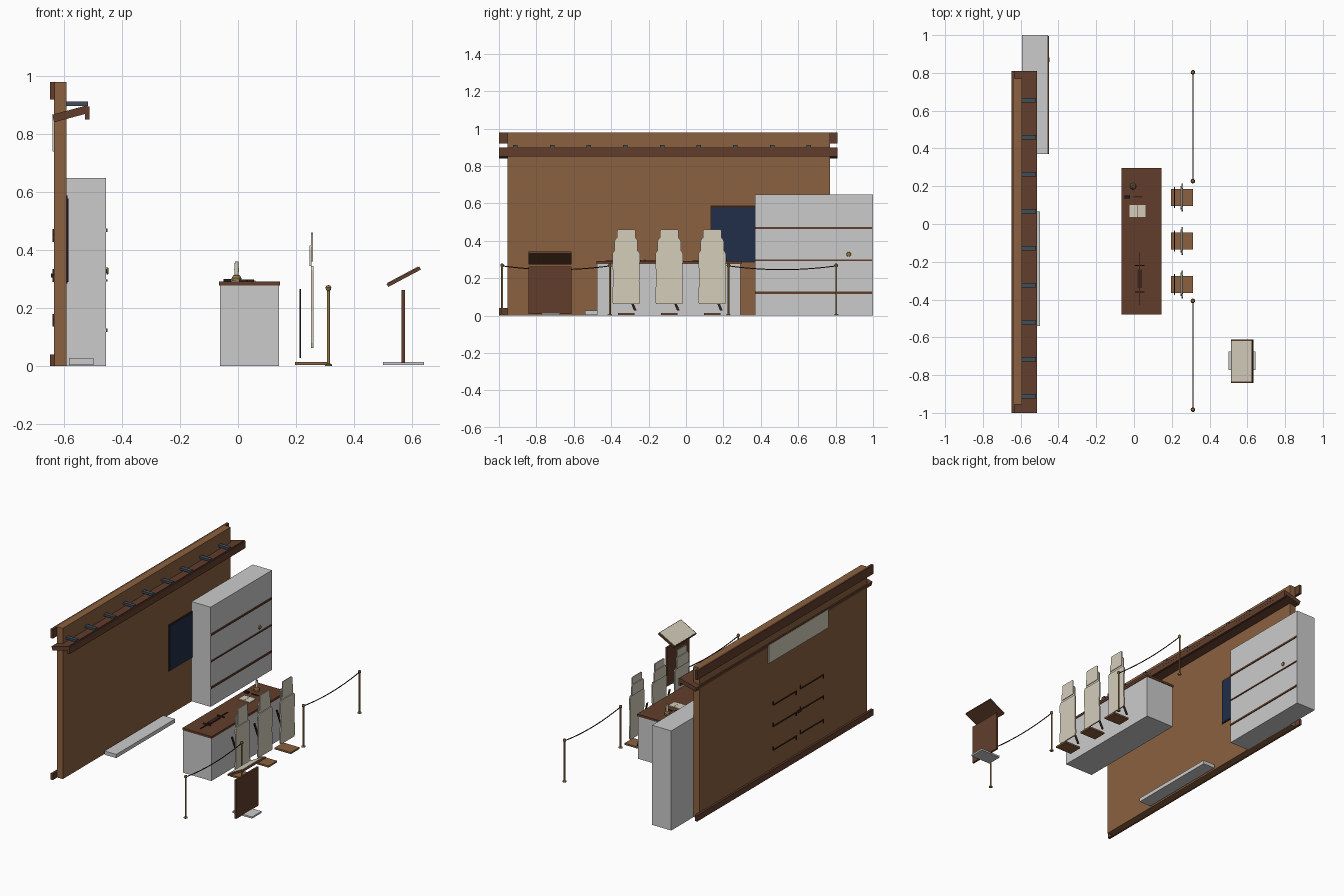
import bpy, bmesh, math
from mathutils import Vector

if "Cube" in bpy.data.objects:
    bpy.data.objects.remove(bpy.data.objects["Cube"])


def mat(name, rgb):
    m = bpy.data.materials.new(name)
    m.diffuse_color = (*rgb, 1)
    m.use_nodes = True
    m.node_tree.nodes["Principled BSDF"].inputs["Base Color"].default_value = m.diffuse_color
    return m


WOOD = mat("light_wood", (0.26, 0.12, 0.05))
DARK = mat("dark_wood", (0.12, 0.048, 0.025))
DEEP = mat("deep_wood", (0.04, 0.017, 0.01))
CREAM = mat("cream", (0.66, 0.61, 0.50))
BRASS = mat("brass", (0.30, 0.19, 0.06))
NAVY = mat("navy", (0.015, 0.026, 0.065))
SLATE = mat("slate", (0.05, 0.075, 0.095))
BLACK = mat("black", (0.012, 0.012, 0.014))
MAROON = mat("maroon", (0.06, 0.012, 0.012))


def add(name, bm, m=None):
    me = bpy.data.meshes.new(name)
    bm.to_mesh(me)
    bm.free()
    if m:
        me.materials.append(m)
    o = bpy.data.objects.new(name, me)
    bpy.context.collection.objects.link(o)
    return o


def box(name, x, y, z, m=None, rot=(0, 0, 0)):
    """Box from (min, max) ranges, rotated about its centre."""
    bm = bmesh.new()
    bmesh.ops.create_cube(bm, size=1)
    bmesh.ops.scale(bm, verts=bm.verts, vec=[r[1] - r[0] for r in (x, y, z)])
    o = add(name, bm, m)
    o.location = [(r[0] + r[1]) / 2 for r in (x, y, z)]
    o.rotation_euler = rot
    return o


def lathe(name, profile, loc, m, n=16):
    """Revolve (radius, height) points about z."""
    bm = bmesh.new()
    vs = [bm.verts.new((r, 0, h)) for r, h in profile]
    es = [bm.edges.new(p) for p in zip(vs, vs[1:])]
    bmesh.ops.spin(bm, geom=vs + es, cent=(0, 0, 0), axis=(0, 0, 1),
                   angle=2 * math.pi, steps=n)
    bmesh.ops.remove_doubles(bm, verts=bm.verts, dist=1e-5)
    bmesh.ops.recalc_face_normals(bm, faces=bm.faces)
    o = add(name, bm, m)
    for p in o.data.polygons:
        p.use_smooth = True
    o.data.set_sharp_from_angle(angle=math.radians(35))
    o.location = loc
    return o


def extrude_yz(name, pts, x0, x1, m):
    """Flat board with a y-z outline."""
    bm = bmesh.new()
    f = bm.faces.new([bm.verts.new((x0, y, z)) for y, z in pts])
    g = bmesh.ops.extrude_face_region(bm, geom=[f])
    bmesh.ops.translate(bm, vec=(x1 - x0, 0, 0),
                        verts=[v for v in g["geom"] if isinstance(v, bmesh.types.BMVert)])
    bmesh.ops.recalc_face_normals(bm, faces=bm.faces)
    return add(name, bm, m)


# Back wall with rails behind it
box("back_wall", (-0.635, -0.592), (-0.955, 0.77), (0, 0.98), WOOD)
box("top_rail", (-0.648, -0.632), (-1, 0.81), (0.92, 0.98), DARK)
box("base_rail", (-0.648, -0.632), (-1, 0.81), (0, 0.04), DARK)

# Sloping canopy, lip and brackets
box("canopy", (-0.640, -0.514), (-1, 0.81), (0.857, 0.884), DARK, (0, -math.radians(15), 0))
box("canopy_lip", (-0.528, -0.513), (-1, 0.81), (0.85, 0.895), DARK)
for i in range(9):
    y = -0.912 + 0.196 * i
    box("canopy_bracket", (-0.592, -0.518), (y - 0.012, y + 0.012), (0.898, 0.912), SLATE)

# Back of the wall: sign board and bracketed bars
box("rear_board", (-0.641, -0.635), (-0.55, 0.065), (0.74, 0.86), CREAM)
for z in (0.45, 0.312, 0.158):
    for y in (-0.105, -0.385):
        box("rear_bar", (-0.640, -0.635), (y - 0.12, y + 0.12), (z - 0.003, z + 0.003), DEEP)
        for s in (-1, 1):
            e = y + s * 0.118
            box("rear_bar_hook", (-0.640, -0.635), (e - 0.003, e + 0.003),
                sorted((z, z + s * 0.022)), DEEP)
box("rear_latch", (-0.645, -0.635), (-0.265, -0.235), (0.305, 0.32), DEEP)

# Framed notice board and floor step
box("notice_frame", (-0.592, -0.588), (0.13, 0.55), (0.285, 0.588), DEEP)
box("notice_panel", (-0.59, -0.585), (0.136, 0.545), (0.29, 0.578), NAVY)
box("floor_step", (-0.583, -0.498), (-0.54, 0.065), (0.003, 0.027))

# Tall cabinet with shelf rails and knob
box("cabinet", (-0.594, -0.456), (0.37, 1.0), (0, 0.648))
for z, h in ((0.468, 0.006), (0.295, 0.004), (0.123, 0.006)):
    box("cabinet_rail", (-0.457, -0.451), (0.37, 0.995), (z - h, z + h), DARK)
k = lathe("cabinet_knob", [(0, 0), (0.006, 0), (0.006, 0.003), (0.013, 0.005), (0.011, 0.010), (0, 0.012)],
          (-0.458, 0.87, 0.328), BRASS)
k.rotation_euler = (0, math.pi / 2, 0)

# Service counter
box("counter_body", (-0.062, 0.141), (-0.475, 0.292), (0, 0.28))
box("counter_top", (-0.066, 0.145), (-0.478, 0.296), (0.277, 0.291), DARK)

# Counter items: lamp, papers, inkpot, pen, tool
lathe("lamp_base", [(0, 0), (0.016, 0), (0.017, 0.012), (0.011, 0.022), (0, 0.024)], (-0.005, 0.2, 0.291), BRASS)
lathe("lamp_glass", [(0, 0), (0.007, 0), (0.008, 0.02), (0.006, 0.046), (0, 0.046)], (-0.005, 0.2, 0.312), CREAM)
lathe("lamp_cap", [(0.006, 0), (0.006, 0.004), (0, 0.005)], (-0.005, 0.2, 0.356), BRASS)
for s in (-1, 1):
    box("open_ledger_page", (-0.025 + (s + 1) * 0.0215, 0.017 + (s + 1) * 0.0215),
        (0.036, 0.1), (0.291, 0.296), CREAM, (0, s * 0.05, 0))
box("ink_pot", (-0.05, -0.022), (0.134, 0.152), (0.291, 0.301), BLACK)
box("pen", (-0.002, 0.045), (0.141, 0.147), (0.291, 0.296), DEEP)
box("tool_shaft", (0.027, 0.032), (-0.43, -0.15), (0.291, 0.296), DEEP)
box("tool_body", (0.018, 0.042), (-0.34, -0.24), (0.291, 0.298), DEEP)
for y in (-0.36, -0.22):
    box("tool_crossbar", (0.004, 0.056), (y - 0.003, y + 0.003), (0.291, 0.299), DEEP)

# Three standing figure boards
BODY = [(0.07, 0.062), (0.075, 0.08), (0.07, 0.19), (0.074, 0.33), (0.066, 0.345)]
for c in (0.14, -0.09, -0.32):
    def board(name, half, x0, x1):
        pts = [(c + y, z) for y, z in half] + [(c - y, z) for y, z in reversed(half)]
        return extrude_yz(name, pts, x0, x1, CREAM)
    board("figure_body", BODY, 0.252, 0.260)
    board("figure_shoulders", [(0.062, 0.345), (0.062, 0.40), (0.054, 0.415)], 0.247, 0.254)
    board("figure_head", [(0.05, 0.36), (0.05, 0.455), (0.044, 0.46)], 0.252, 0.258)
    box("figure_foot", (0.197, 0.313), (c - 0.044, c + 0.044), (0.003, 0.014), WOOD)
    extrude_yz("figure_strut", [(c + 0.042, 0.027), (c + 0.056, 0.027), (c - 0.042, 0.266), (c - 0.056, 0.266)],
               0.212, 0.217, DEEP)

# Rope barriers
POST = [(0, 0), (0.012, 0), (0.012, 0.005), (0.005, 0.009), (0.005, 0.259),
        (0.008, 0.262), (0.010, 0.270), (0.007, 0.277), (0, 0.279)]
for a, b in ((0.803, 0.227), (-0.407, -0.983)):
    for y in (a, b):
        lathe("barrier_post", POST, (0.312, y, 0), BRASS)
    cu = bpy.data.curves.new("barrier_rope", "CURVE")
    cu.dimensions = "3D"
    cu.bevel_depth = 0.003
    cu.bevel_resolution = 1
    sp = cu.splines.new("POLY")
    sp.points.add(12)
    for i, p in enumerate(sp.points):
        t = i / 12
        p.co = (0.312, a + (b - a) * t, 0.266 - 0.08 * t * (1 - t), 1)
    cu.materials.append(MAROON)
    bpy.context.collection.objects.link(bpy.data.objects.new("barrier_rope", cu))

# Lectern with slanted top and sheet
box("lectern_base", (0.5, 0.642), (-0.772, -0.675), (0.003, 0.014))
box("lectern_panel", (0.565, 0.577), (-0.842, -0.612), (0.01, 0.262), DARK)
tilt = math.radians(28)
n = Vector((-math.sin(tilt), 0, math.cos(tilt)))
c = Vector((0.572, -0.727, 0.308))
top = box("lectern_top", (-0.064, 0.064), (-0.115, 0.115), (-0.006, 0.006), DARK, (0, -tilt, 0))
top.location = c
sheet = box("lectern_sheet", (-0.06, 0.06), (-0.108, 0.108), (-0.001, 0.001), CREAM, (0, -tilt, 0))
sheet.location = c + n * 0.007
